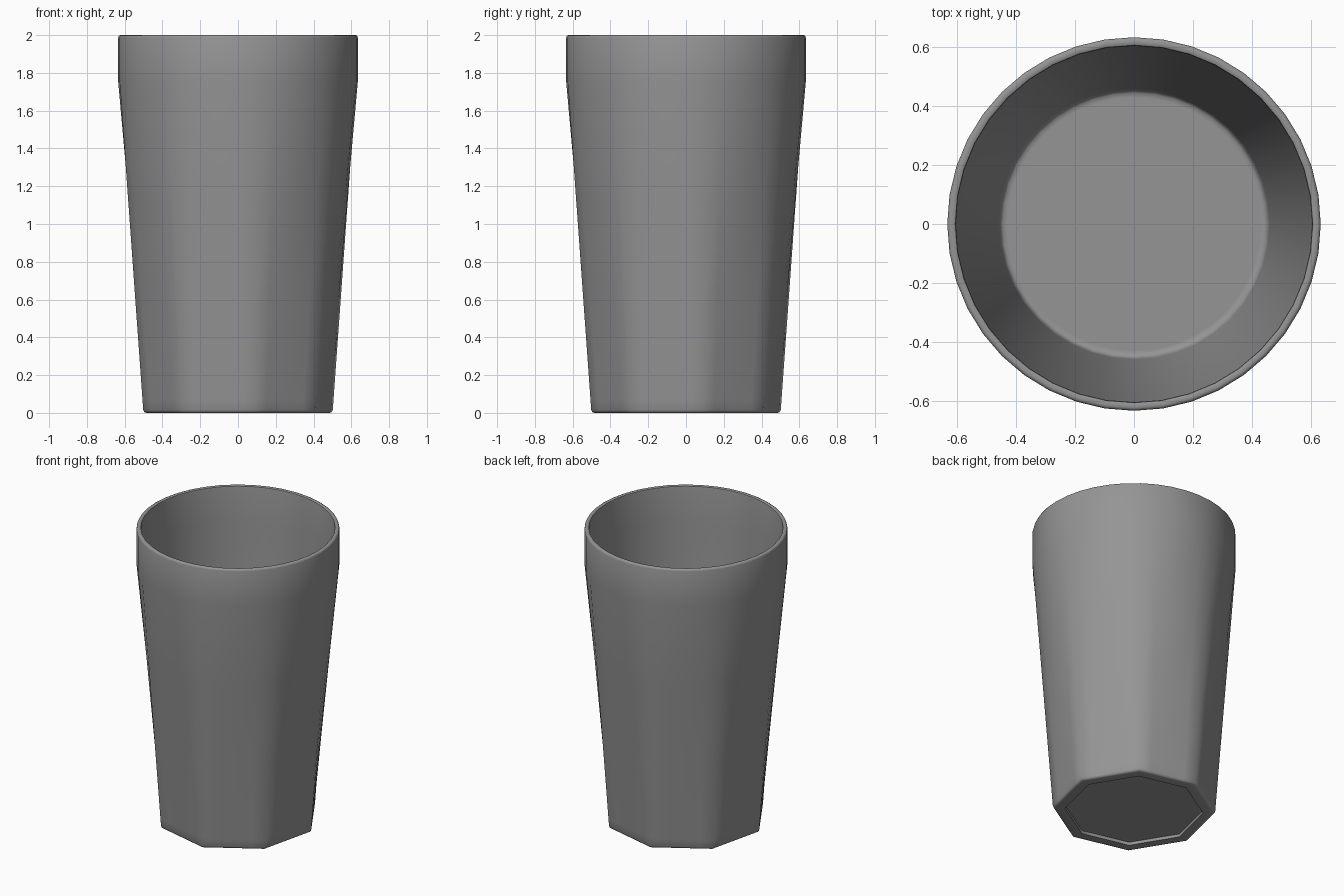
import bpy, bmesh
from math import cos, sin, pi, radians

if "Cube" in bpy.data.objects:
    bpy.data.objects.remove(bpy.data.objects["Cube"])

N = 40                    # segments round the rim, five per octagon side
PER = N // 8
OFFSET = radians(9)       # twist of the octagonal base


def ring(bm, radius, z, octagon):
    """Ring of N vertices blended from a circle (0) to an octagon (1)."""
    verts = []
    for i in range(N):
        a = 2 * pi * i / N + OFFSET
        local = (i % PER) * 2 * pi / N - pi / 8
        flat = cos(pi / 8) / cos(local)
        r = radius * (1 + (flat - 1) * octagon)
        verts.append(bm.verts.new((r * cos(a), r * sin(a), z)))
    return verts


# Faceted wall melting into a round collar
wall = [(0.508 + 0.126 * t, 0.015 + 1.735 * t, 1 - t)
        for t in (0, 0.03, 0.33, 0.66, 1)]

# Cross-section: (radius, height, octagon amount), underside to inner floor
profile = [
    (0.430, 0.020, 1),    # recessed underside
    (0.432, 0.000, 1),
    (0.492, 0.000, 1),    # standing ring
    (0.503, 0.004, 1),
] + wall + [
    (0.634, 1.988, 0),
    (0.631, 1.997, 0),    # rounded lip
    (0.624, 2.000, 0),
    (0.613, 2.000, 0),
    (0.607, 1.997, 0),
    (0.605, 1.988, 0),
    (0.605, 1.750, 0),    # inner wall
    (0.460, 0.140, 0),
    (0.455, 0.090, 0),
    (0.445, 0.080, 0),    # inner floor
    (0.430, 0.080, 0),
]

bm = bmesh.new()
rings = [ring(bm, *p) for p in profile]
for low, high in zip(rings, rings[1:]):
    for i in range(N):
        j = (i + 1) % N
        bm.faces.new((low[i], low[j], high[j], high[i]))
bm.faces.new(rings[0][::-1])
bm.faces.new(rings[-1])
bmesh.ops.recalc_face_normals(bm, faces=bm.faces)

mesh = bpy.data.meshes.new("tumbler")
bm.to_mesh(mesh)
bm.free()
tumbler = bpy.data.objects.new("tumbler", mesh)
bpy.context.collection.objects.link(tumbler)

# Dark grey body colour
grey = bpy.data.materials.new("dark_grey")
grey.diffuse_color = (0.3, 0.3, 0.3, 1)
grey.use_nodes = True
grey.node_tree.nodes["Principled BSDF"].inputs["Base Color"].default_value = grey.diffuse_color
mesh.materials.append(grey)

bpy.context.view_layer.objects.active = tumbler
tumbler.select_set(True)
bpy.ops.object.shade_smooth_by_angle(angle=radians(50))
